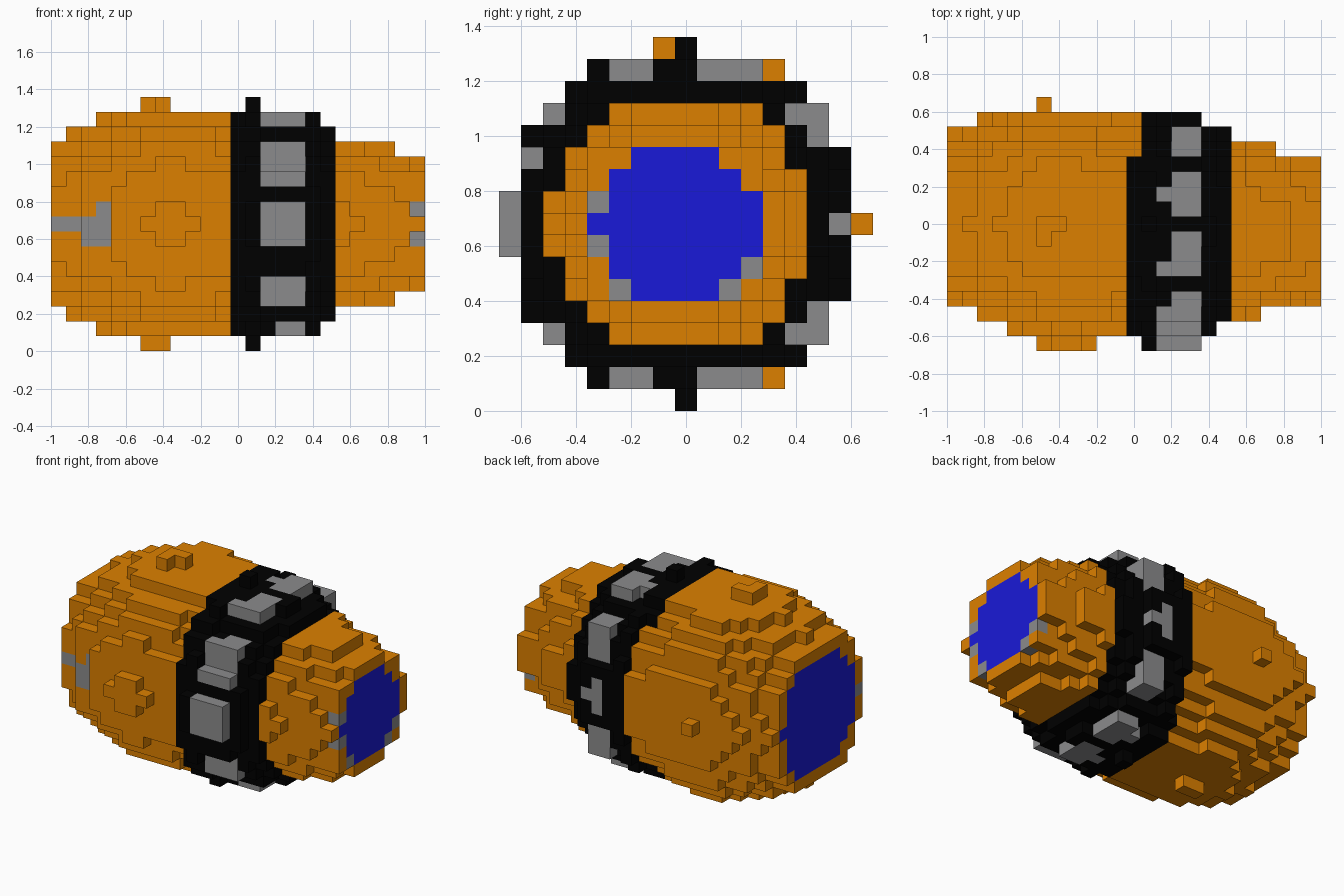
import bpy, bmesh, math
from mathutils import Vector

cube = bpy.data.objects.get("Cube")
if cube:
    bpy.data.objects.remove(cube, do_unlink=True)

S = 0.08                       # block size
NX, NY, NZ = 25, 17, 17        # block grid


def material(name, rgb):
    m = bpy.data.materials.new(name)
    m.use_nodes = True
    m.diffuse_color = (*rgb, 1)
    m.node_tree.nodes["Principled BSDF"].inputs["Base Color"].default_value = (*rgb, 1)
    return m


ORANGE = material("orange wood", (0.72, 0.216, 0.0))
BLACK = material("black band", (0.0, 0.0, 0.0))
GREY = material("grey metal", (0.26, 0.26, 0.265))
BLUE = material("blue lid", (0.01, 0.01, 0.69))

# Barrel radius for each slice along x
RADII = [0.473, 0.485, 0.555, 0.563, 0.600, 0.625, 0.642, 0.642, 0.6385, 0.634,
         0.622, 0.615, 0.620, 0.642, 0.630, 0.628, 0.626, 0.566, 0.520,
         0.4805, 0.455, 0.440, 0.420, 0.385, 0.3723]
STUD_SLICES = range(14, 17)
BAND_FLOOR = 0.605             # band radius between the studs
RIGHT_GREY = {(-4, -1), (-4, 1), (3, -2), (-3, -3), (2, -3)}
# Single raised blocks on the widest staves
BUMPS = {(6, -1, 8)} | {(i, 4, row) for i in (6, 7, 8) for row in (-7, 7)}


def centre_y(i, x):
    """Slightly tilted barrel axis."""
    return {7: -0.004, 8: -0.008}.get(i, -0.012 - 0.025 * x)


def stud_half_angle(i, y):
    """Half width of a stud in degrees; the studs lean with the barrel."""
    if i == 14:
        return 12.3 if y < -0.4 else 3.75 if y < 0.3 else 0
    if i == 16 and y > 0.5:
        return 7.5
    return 12.3


def part_at(i, j, k):
    """Part that fills one grid block, or None when it is empty."""
    x, y, h = -0.96 + S * i, -0.64 + S * j, S * (k - 8)
    row, col = k - 8, j - 8
    dy = y - centre_y(i, x)
    d, r = math.hypot(dy, h), RADII[i]
    if (i, col, row) in BUMPS:
        return "barrel_body"
    # band with ten evenly spaced studs
    if i <= 18 and x - 0.03 * y > -0.011:
        if i in STUD_SLICES:
            angle = math.degrees(math.atan2(h, dy))
            off = abs((angle - 0.3 + 18) % 36 - 18)
            if off < stud_half_angle(i, y) and d > 0.5:
                top = r + 0.016 if y > 0.3 else r
                return "band_studs" if d <= top else None
            r = BAND_FLOOR
        return "band" if d <= r else None
    if d > r:
        return None
    # lids at both ends
    if i == 24:
        if (col, row) in RIGHT_GREY:
            return "metal_fittings"
        if d < 0.291:
            return "lids"
    if i == 0 and d < 0.395:
        return "lids"
    # metal plug on the front near the wide end
    if y < -0.3 and ((i <= 3 and row == 0) or (i in (2, 3) and row == -1)
                     or (i == 3 and row == 1)):
        return "metal_fittings"
    return "barrel_body"


cells = {}
for i in range(NX):
    for j in range(NY):
        for k in range(NZ):
            part = part_at(i, j, k)
            if part:
                cells[i, j, k] = part


def build_part(name, mat):
    """Mesh of the exposed block faces belonging to one part."""
    bm = bmesh.new()
    verts = {}

    def vert(p):
        if p not in verts:
            verts[p] = bm.verts.new(Vector(p) * S - Vector((1, 0.68, 0)))
        return verts[p]

    for cell, part in cells.items():
        if part != name:
            continue
        for axis in range(3):
            u, v = (axis + 1) % 3, (axis + 2) % 3
            for side in (0, 1):
                near = list(cell)
                near[axis] += 2 * side - 1
                if tuple(near) in cells:
                    continue
                corners = []
                for a, b in ((0, 0), (1, 0), (1, 1), (0, 1)):
                    p = list(cell)
                    p[axis] += side
                    p[u] += a
                    p[v] += b
                    corners.append(vert(tuple(p)))
                bm.faces.new(corners if side else corners[::-1])
    mesh = bpy.data.meshes.new(name)
    bm.to_mesh(mesh)
    bm.free()
    mesh.materials.append(mat)
    obj = bpy.data.objects.new(name, mesh)
    bpy.context.collection.objects.link(obj)


for name, mat in (("barrel_body", ORANGE), ("band", BLACK), ("band_studs", GREY),
                  ("metal_fittings", GREY), ("lids", BLUE)):
    build_part(name, mat)
